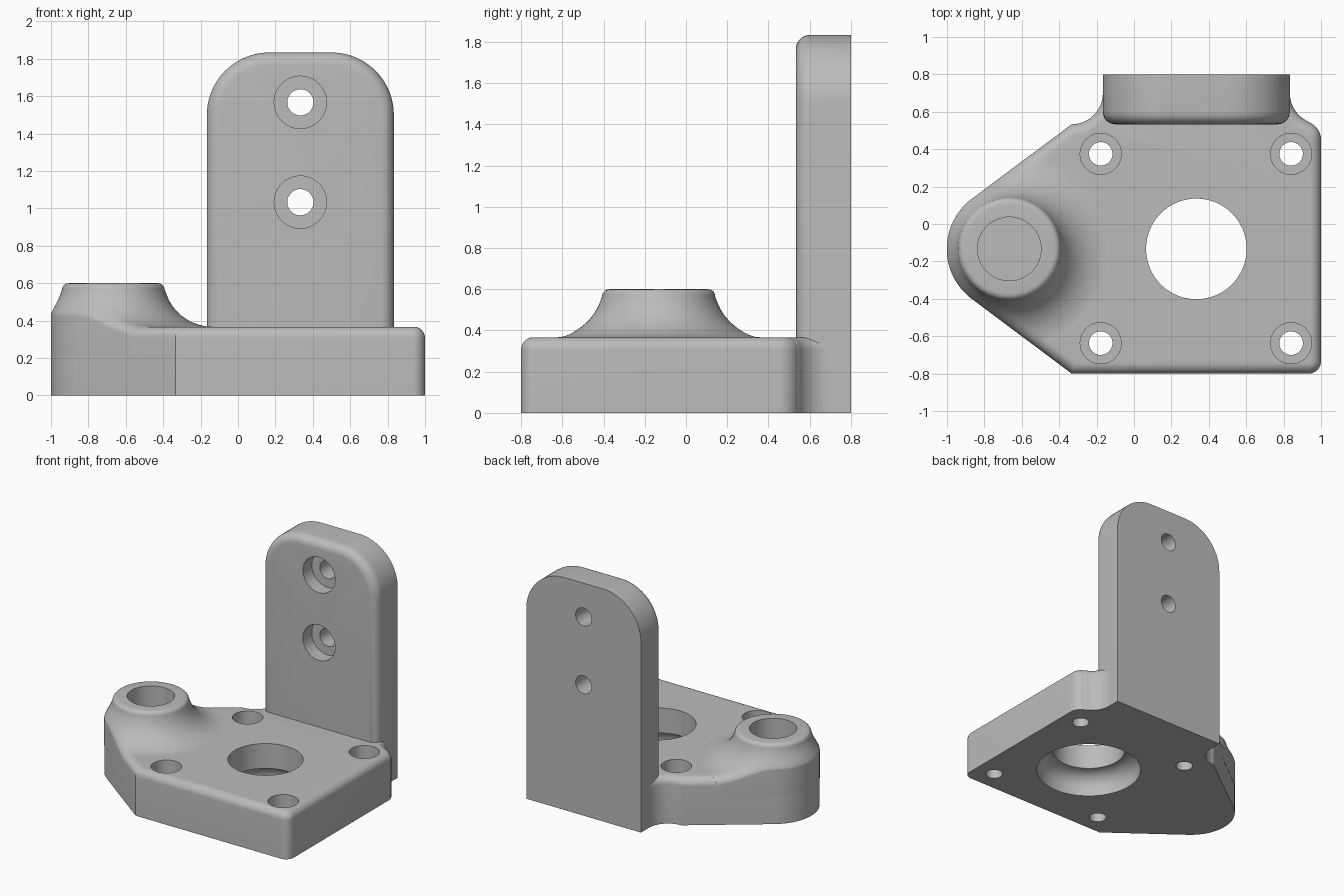
import bpy, bmesh
from math import sin, cos, pi, sqrt, radians, atan2
from mathutils import Vector

if "Cube" in bpy.data.objects:
    bpy.data.objects.remove(bpy.data.objects["Cube"], do_unlink=True)

grey = bpy.data.materials.new("machined grey")
grey.use_nodes = True
GREY = (0.5, 0.5, 0.5, 1)
grey.diffuse_color = GREY
grey.node_tree.nodes["Principled BSDF"].inputs["Base Color"].default_value = GREY

THIRD = 1 / 3
TOP = 0.367                # plate thickness
EDGE = 0.06                # edge rounding
BOSS = Vector((-2 * THIRD, -0.133))


def skin(name, rings):
    """Closed solid skinned through rings of equal point count."""
    bm = bmesh.new()
    loops = [[bm.verts.new(p) for p in ring] for ring in rings]
    n = len(loops[0])
    for a, b in zip(loops, loops[1:]):
        for i in range(n):
            j = (i + 1) % n
            bm.faces.new((a[i], a[j], b[j], b[i]))
    bm.faces.new(loops[0])
    bm.faces.new(loops[-1])
    bmesh.ops.recalc_face_normals(bm, faces=bm.faces[:])
    mesh = bpy.data.meshes.new(name)
    bm.to_mesh(mesh)
    bm.free()
    mesh.materials.append(grey)
    obj = bpy.data.objects.new(name, mesh)
    bpy.context.collection.objects.link(obj)
    return obj


def arc(cx, cy, r, start, end, n=12):
    step = radians(end - start) / n
    return [Vector((cx + r * cos(radians(start) + step * i),
                    cy + r * sin(radians(start) + step * i))) for i in range(n + 1)]


def inset(pts, d):
    """Move a counter-clockwise outline inward by d."""
    out = []
    for i, p in enumerate(pts):
        u = (p - pts[i - 1]).normalized()
        v = (pts[(i + 1) % len(pts)] - p).normalized()
        nu, nv = Vector((-u.y, u.x)), Vector((-v.y, v.x))
        out.append(p + (nu + nv) * d / (1 + nu.dot(nv)))
    return out


def rounded_slab(name, outline, height, radius, place):
    """Extruded outline with its far rim rounded."""
    rings = [[place(p, 0) for p in outline]]
    for i in range(9):
        a = pi / 2 * i / 8
        h = height - radius + radius * sin(a)
        rings.append([place(p, h) for p in inset(outline, radius * (1 - cos(a)))])
    return skin(name, rings)


def drill(targets, profile, place, n=64):
    """Cut a turned profile of (radius, depth) pairs out of the targets."""
    cutter = skin("drill", [[place(r * cos(2 * pi * i / n), r * sin(2 * pi * i / n), h)
                             for i in range(n)] for r, h in profile])
    cutter.hide_render = True
    for obj in targets:
        mod = obj.modifiers.new("hole", 'BOOLEAN')
        mod.operation = 'DIFFERENCE'
        mod.solver = 'EXACT'
        mod.object = cutter
        bpy.context.view_layer.objects.active = obj
        bpy.ops.object.modifier_apply(modifier=mod.name)
    bpy.data.objects.remove(cutter, do_unlink=True)


# Base plate: rounded nose at the right, coves running into the upright
swing = 53.13
outline = arc(BOSS.x, BOSS.y, THIRD, 180 - swing, 180 + swing, 40)
outline.append(Vector((-THIRD, -0.8)))
outline += arc(0.933, -0.733, 0.067, -90, 0)
outline += arc(0.9, 0.45, 0.1, 0, 68)
outline += arc(1, 0.7, 0.167, 247, 180)
outline += [Vector((0.833, 0.78)), Vector((-0.167, 0.78))]
outline += arc(-THIRD, 0.7, 0.167, 0, -90)
base = rounded_slab("base_plate", outline, TOP, EDGE,
                    lambda p, h: (p.x, p.y, h))

# Upright plate with rounded top corners and rounded front rim
profile = [Vector((-0.167, 0)), Vector((0.833, 0))]
profile += arc(0.5, 1.5, THIRD, 0, 90, 20) + arc(0.167, 1.5, THIRD, 90, 180, 20)
upright = rounded_slab("upright_plate", profile, 0.267, 0.067,
                       lambda p, h: (p.x, 0.8 - h, p.y))


# Boss: flared neck trimmed to the nose of the base
FLARE = 0.267
FOOT = 0.533
NECK = 0.275
WALL = THIRD + 0.001


def boss_point(t, ang):
    off = abs(atan2(sin(ang - pi), cos(ang - pi))) - radians(swing)
    lean = cos(off) if off > 0 else 1
    limit = min(FOOT, WALL / lean) if lean > 0 else FOOT
    r = NECK + t * (limit - NECK)
    dz = sqrt(FLARE ** 2 - (FOOT - r) ** 2)
    gap = max(0, EDGE - max(0, WALL - r * lean))
    drop = (EDGE - sqrt(EDGE ** 2 - gap ** 2)) / (1 + (FOOT - r) / dz)
    return (BOSS.x + r * cos(ang), BOSS.y + r * sin(ang), TOP + FLARE - dz - drop)


angles = [2 * pi * i / 120 for i in range(120)]
rings = []
for k in range(6):
    a = pi / 2 * k / 5
    r, z = NECK - 0.036 * (1 - sin(a)), 0.564 + 0.036 * cos(a)
    rings.append([(BOSS.x + r * cos(g), BOSS.y + r * sin(g), z) for g in angles])
for k in range(1, 19):
    rings.append([boss_point(sin(pi / 2 * k / 18), g) for g in angles])
rings.append([(x, y, 0.22) for x, y, z in rings[-1]])
boss = skin("boss", rings)

# Blind hole in the boss
drill([base, boss], [(0.17, 0.16), (0.17, 0.7)],
      lambda x, y, h: (BOSS.x + x, BOSS.y + y, h))

# Central bore with a coved recess underneath
recess = [(0.39, -0.1), (0.39, 0.05)]
recess += [(0.27 + 0.12 * cos(pi / 2 * i / 8), 0.05 + 0.12 * sin(pi / 2 * i / 8))
           for i in range(1, 9)]
drill([base], recess + [(0.268, 0.5)],
      lambda x, y, h: (THIRD + x, BOSS.y + y, h), 96)

# Counterbored bolt holes in the base
for bx in (-0.178, 0.84):
    for by in (0.375, -0.637):
        drill([base], [(0.063, -0.1), (0.063, 0.2), (0.11, 0.2), (0.11, 0.5)],
              lambda x, y, h: (bx + x, by + y, h), 40)

# Counterbored holes in the upright
for hz in (1.033, 1.567):
    drill([upright], [(0.07, 0.9), (0.07, 0.643), (0.14, 0.643), (0.14, 0.4)],
          lambda x, y, h: (THIRD + x, h, hz + y), 48)

# Smooth curved faces, keep sharp edges
for obj in (base, upright, boss):
    bpy.ops.object.select_all(action='DESELECT')
    obj.select_set(True)
    bpy.context.view_layer.objects.active = obj
    bpy.ops.object.shade_smooth_by_angle(angle=radians(32))
